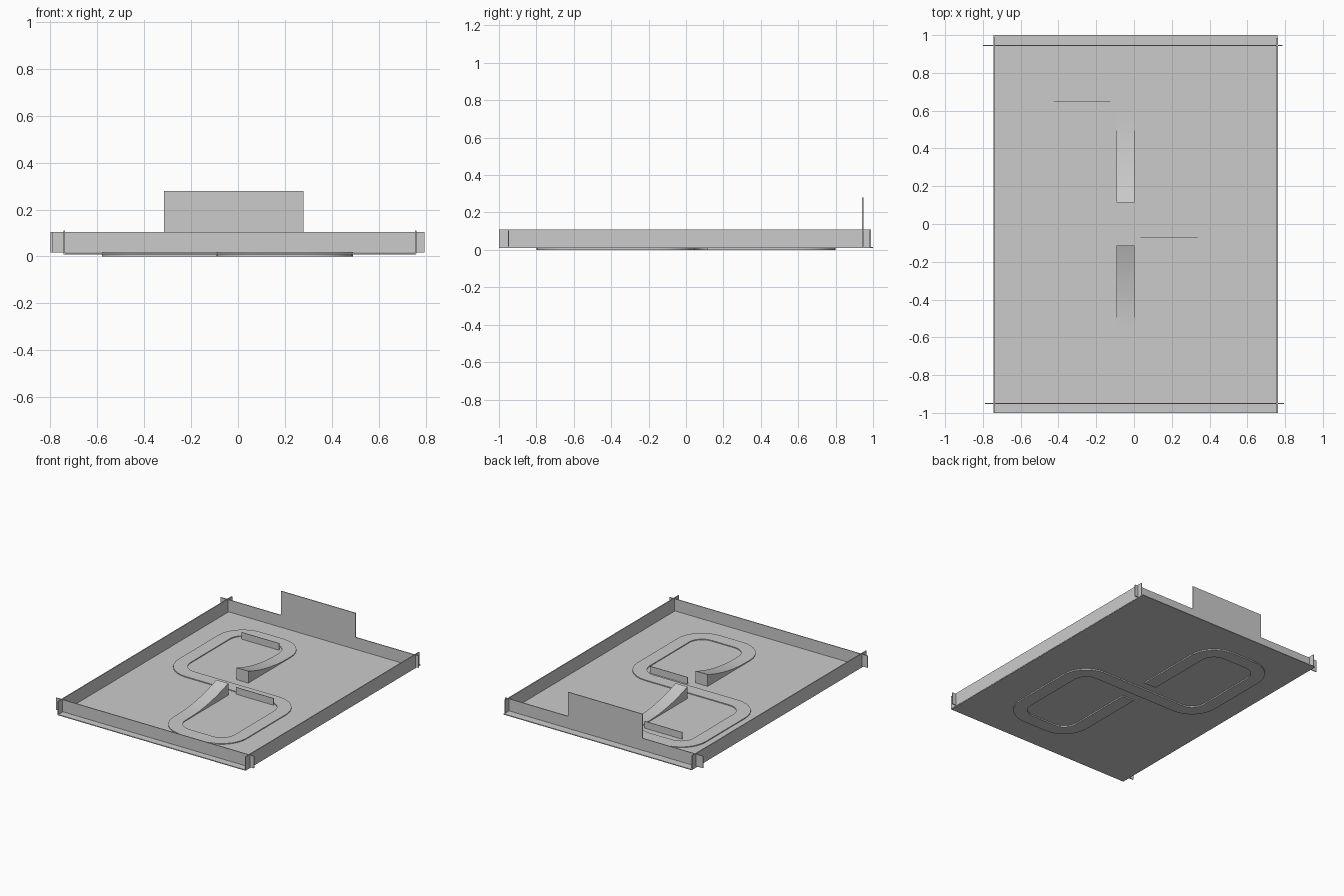
import bpy, bmesh, math
from mathutils import Vector

cube = bpy.data.objects.get("Cube")
if cube:
    bpy.data.objects.remove(cube, do_unlink=True)

grey = bpy.data.materials.new("plain_grey")
grey.use_nodes = True
colour = (0.6, 0.6, 0.6, 1)
grey.diffuse_color = colour
grey.node_tree.nodes["Principled BSDF"].inputs["Base Color"].default_value = colour


def finish(name, bm):
    bmesh.ops.recalc_face_normals(bm, faces=bm.faces[:])
    mesh = bpy.data.meshes.new(name)
    bm.to_mesh(mesh)
    bm.free()
    mesh.materials.append(grey)
    obj = bpy.data.objects.new(name, mesh)
    bpy.context.collection.objects.link(obj)
    return obj


def box(name, x, y, z):
    bm = bmesh.new()
    bmesh.ops.create_cube(bm, size=1)
    for v in bm.verts:
        v.co = [(a + b) / 2 + c * (b - a) for c, (a, b) in zip(v.co, (x, y, z))]
    return finish(name, bm)


def panel(name, outline, y, thick=0.006):
    """Upright sheet facing the front, from an x-z outline."""
    bm = bmesh.new()
    face = bm.faces.new([bm.verts.new((x, y - thick / 2, z)) for x, z in outline])
    new = bmesh.ops.extrude_face_region(bm, geom=[face])["geom"]
    moved = [v for v in new if isinstance(v, bmesh.types.BMVert)]
    bmesh.ops.translate(bm, verts=moved, vec=(0, thick, 0))
    return finish(name, bm)


# Tray floor and walls
FLOOR = 0.015
box("floor", (-0.745, 0.76), (-1, 1), (0.009, FLOOR))
box("right_wall", (-0.745, -0.738), (-1, 0.99), (0.012, 0.11))
box("left_wall", (0.755, 0.762), (-1, 0.985), (0.012, 0.11))
panel("front_wall", [(-0.79, 0.018), (0.795, 0.018), (0.795, 0.105), (-0.79, 0.105)], -0.95)
panel("back_wall", [(-0.8, 0.018), (0.785, 0.018), (0.785, 0.105), (0.28, 0.105),
                    (0.28, 0.28), (-0.315, 0.28), (-0.315, 0.105), (-0.8, 0.105)], 0.945)

# Low barriers
for name, x, y in (("back_barrier", -0.425, 0.65), ("front_barrier", 0.035, -0.07)):
    box(name, (x, x + 0.3), (y - 0.002, y + 0.002), (FLOOR, 0.065))

# S-shaped track that rises to a ramp at both ends
MID, SIDE, END, START = -0.045, 0.4875, 0.7525, 0.115
RADIUS, HALF, TOP = 0.15, 0.0475, 0.021
corners = [Vector(p) for p in ((MID, START), (MID, END), (MID - SIDE, END), (MID - SIDE, 0),
                               (MID + SIDE, 0), (MID + SIDE, -END), (MID, -END), (MID, -START))]


def ramp_height(p):
    if abs(p.x - MID) > 0.01 or abs(p.y) < START - 0.01:
        return TOP
    t = min(1, (abs(p.y) - START) / 0.45)
    return TOP + 0.08 * (1 - t) ** 2


def track_path():
    """Points with their directions, corners rounded."""
    path = []
    for i, p in enumerate(corners):
        if i == 0 or i == len(corners) - 1:
            other = corners[1] if i == 0 else corners[-2]
            d = (other - p).normalized()
            run = [(p + d * 0.45 * k / 16, d if i == 0 else -d) for k in range(17)]
            path += run if i == 0 else run[::-1]
            continue
        a = (p - corners[i - 1]).normalized()
        b = (corners[i + 1] - p).normalized()
        hub = p + (b - a) * RADIUS
        for k in range(9):
            t = math.pi / 2 * k / 8
            path.append((hub + (a * math.sin(t) - b * math.cos(t)) * RADIUS,
                         a * math.cos(t) + b * math.sin(t)))
    return path


bm = bmesh.new()
rings = []
for p, d in track_path():
    side = Vector((-d.y, d.x)) * HALF
    l, r, top = p + side, p - side, ramp_height(p)
    rings.append([bm.verts.new((q.x, q.y, z))
                  for q, z in ((l, 0), (r, 0), (r, top), (l, top))])
for one, two in zip(rings, rings[1:]):
    for j in range(4):
        k = (j + 1) % 4
        bm.faces.new((one[j], one[k], two[k], two[j]))
bm.faces.new(rings[0])
bm.faces.new(rings[-1])
track = finish("track_with_ramps", bm)
bpy.ops.object.select_all(action="DESELECT")
track.select_set(True)
bpy.context.view_layer.objects.active = track
bpy.ops.object.shade_smooth_by_angle(angle=math.radians(30))
